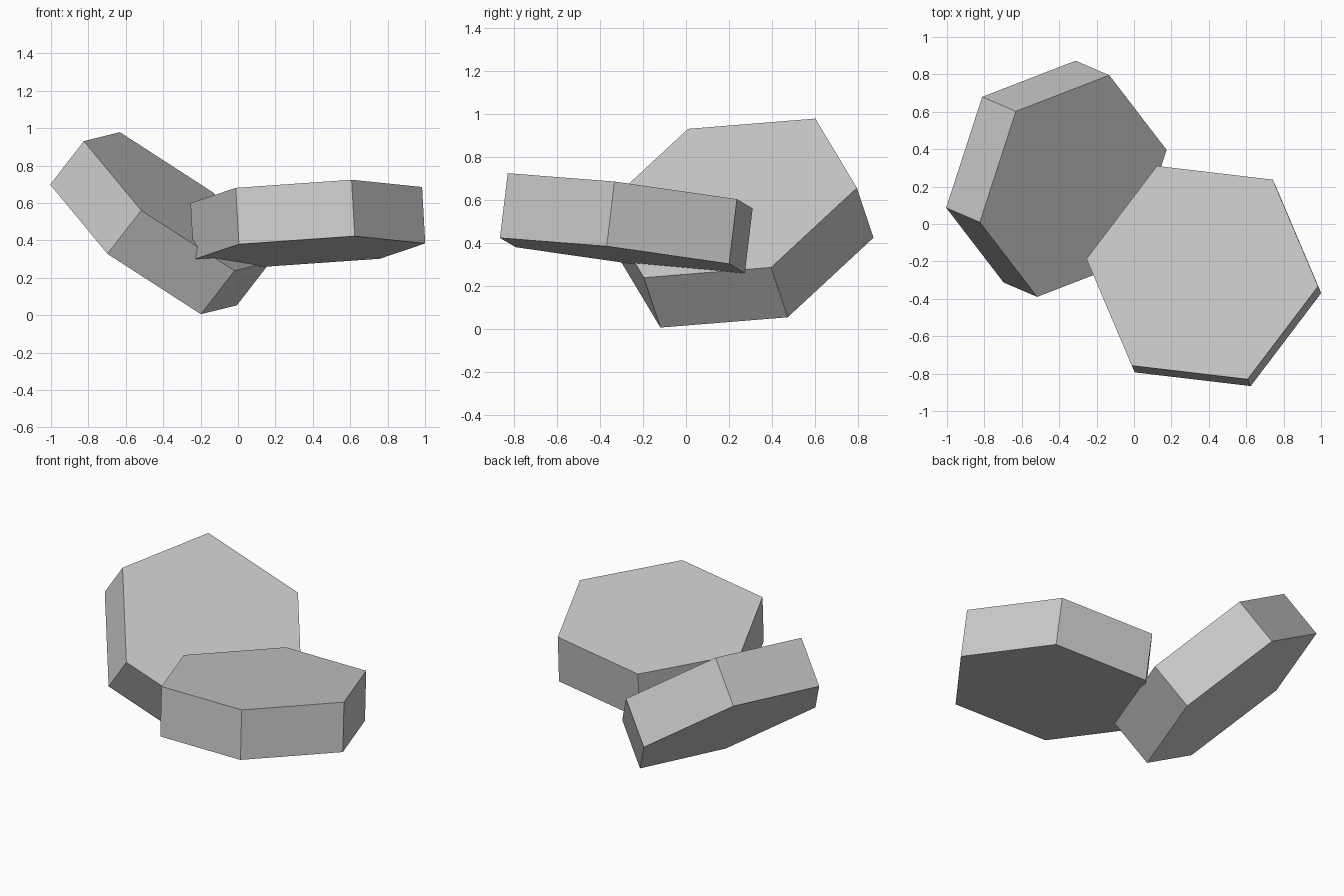
import bpy
import bmesh
from math import cos, sin, pi
from mathutils import Matrix, Vector

RADIUS = 0.625
THICKNESS = 0.304

cube = bpy.data.objects.get("Cube")
if cube:
    bpy.data.objects.remove(cube, do_unlink=True)

# Single plain grey finish
grey = bpy.data.materials.new("light_grey")
grey.use_nodes = True
grey.diffuse_color = (0.6, 0.6, 0.6, 1)
grey.node_tree.nodes["Principled BSDF"].inputs["Base Color"].default_value = (0.6, 0.6, 0.6, 1)


def hexagonal_slab(name, top_centre, normal, corner):
    """Regular six-sided slab; corner is the direction to one of its corners."""
    z = Vector(normal).normalized()
    y = z.cross(Vector(corner)).normalized()
    x = y.cross(z)
    bm = bmesh.new()
    ring = [bm.verts.new((RADIUS * cos(i * pi / 3), RADIUS * sin(i * pi / 3), 0))
            for i in range(6)]
    top = bm.faces.new(ring)
    body = bmesh.ops.extrude_face_region(bm, geom=[top], use_keep_orig=True)
    lower = [v for v in body["geom"] if isinstance(v, bmesh.types.BMVert)]
    bmesh.ops.translate(bm, verts=lower, vec=(0, 0, -THICKNESS))
    bmesh.ops.recalc_face_normals(bm, faces=bm.faces)
    mesh = bpy.data.meshes.new(name)
    bm.to_mesh(mesh)
    bm.free()
    mesh.materials.append(grey)
    slab = bpy.data.objects.new(name, mesh)
    slab.matrix_world = (Matrix.Translation(top_centre)
                         @ Matrix((x, y, z)).transposed().to_4x4())
    bpy.context.collection.objects.link(slab)
    return slab


# Nearly level slab at the front left
hexagonal_slab("level_slab", (0.365, -0.26, 0.642),
               (-0.055, 0.119, 0.99), (0.62, -0.073, 0.045))

# Steeply leaning slab at the back right
hexagonal_slab("leaning_slab", (-0.325, 0.203, 0.608),
               (0.592, -0.254, 0.764), (0.193, 0.593, 0.048))
